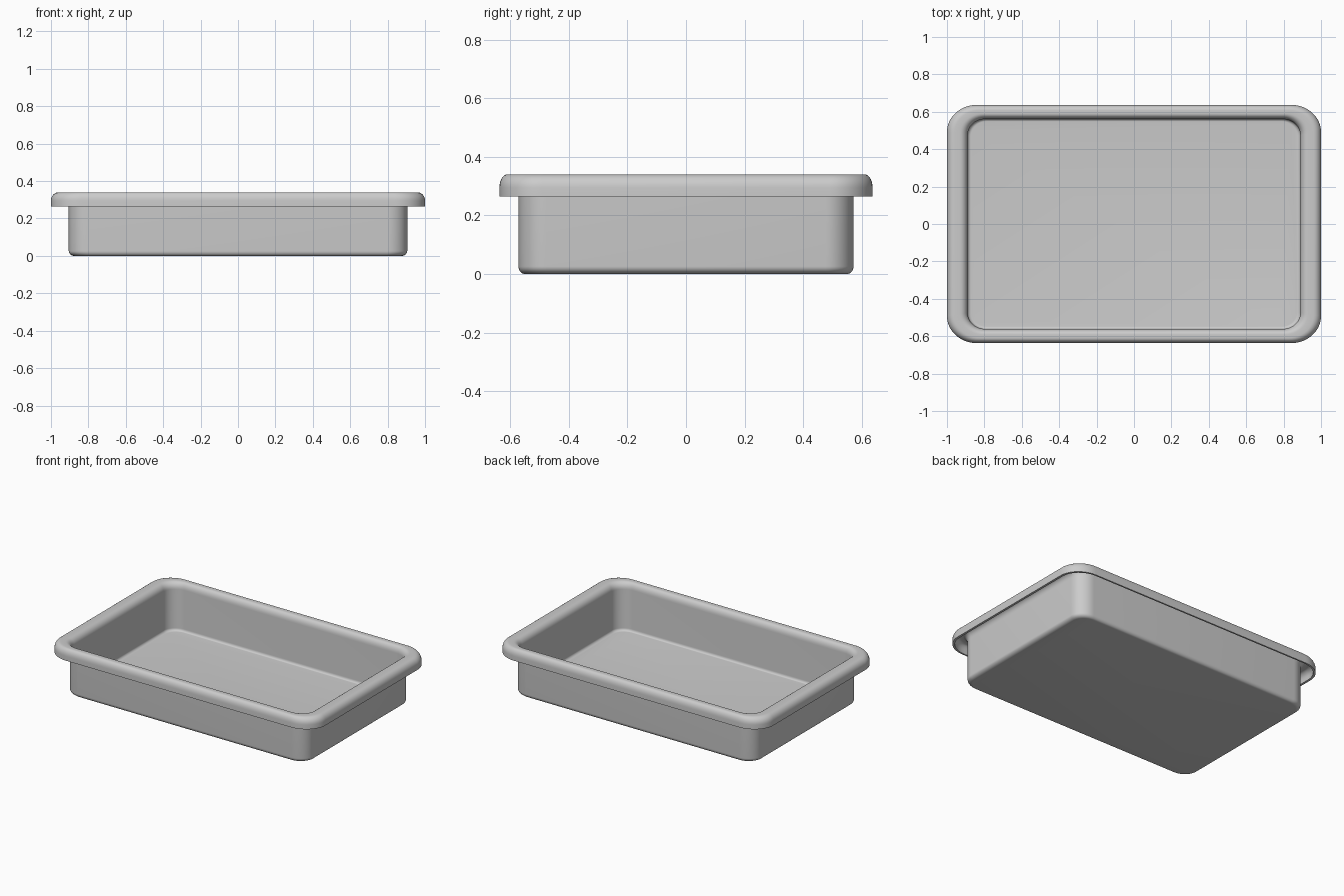
import bpy, bmesh
from math import sin, cos, pi, radians

if "Cube" in bpy.data.objects:
    bpy.data.objects.remove(bpy.data.objects["Cube"])

HX, HY = 0.905, 0.572      # half size of the outer body wall
LX, LY = 0.095, 0.065      # overhang of the rim at u = 1
ARC = 12                   # segments per corner


def ring(bm, u, z):
    """Rounded rectangle; u = 0 is the body wall, u = 1 the rim edge."""
    hx, hy = HX + u * LX, HY + u * LY
    rx, ry = 0.105 + 0.055 * u, 0.095 + 0.05 * u
    verts = []
    for q, (sx, sy) in enumerate([(1, 1), (-1, 1), (-1, -1), (1, -1)]):
        for i in range(ARC + 1):
            a = (q + i / ARC) * pi / 2
            verts.append(bm.verts.new((sx * (hx - rx) + rx * cos(a),
                                       sy * (hy - ry) + ry * sin(a), z)))
    return verts


def arc(cu, cz, ru, rz, a0, a1, n=7):
    return [(cu + ru * cos(radians(a0 + (a1 - a0) * i / n)),
             cz + rz * sin(radians(a0 + (a1 - a0) * i / n))) for i in range(n + 1)]


# Cross-section from the underside, up the wall, around the rim, down to the floor
profile = arc(-0.33, 0.026, 0.33, 0.026, -90, 0)      # outer bottom edge
profile += arc(0.27, 0.285, -0.27, 0.04, 0, 90)       # underside of rim, inner
profile += arc(0.50, 0.285, 0.34, 0.04, 90, 0)        # underside of rim, outer
profile += [(0.84, 0.265), (1.0, 0.265)]              # lower lip edge
profile += arc(0.58, 0.295, 0.42, 0.045, 0, 90)       # top of rim, outer
profile += arc(0.27, 0.295, -0.43, 0.045, 90, 0)      # top of rim, inner
profile += arc(-0.36, 0.033, 0.20, 0.018, 0, -90)     # inner floor edge

bm = bmesh.new()
rings = [ring(bm, u, z) for u, z in profile]
for a, b in zip(rings, rings[1:]):
    n = len(a)
    for i in range(n):
        j = (i + 1) % n
        bm.faces.new((a[i], a[j], b[j], b[i]))
bm.faces.new(rings[0][::-1])   # underside
bm.faces.new(rings[-1])        # floor
bmesh.ops.recalc_face_normals(bm, faces=bm.faces)

mesh = bpy.data.meshes.new("tray")
bm.to_mesh(mesh)
bm.free()
tray = bpy.data.objects.new("tray", mesh)
bpy.context.collection.objects.link(tray)
bpy.context.view_layer.objects.active = tray
tray.select_set(True)
bpy.ops.object.shade_smooth_by_angle(angle=radians(35))
